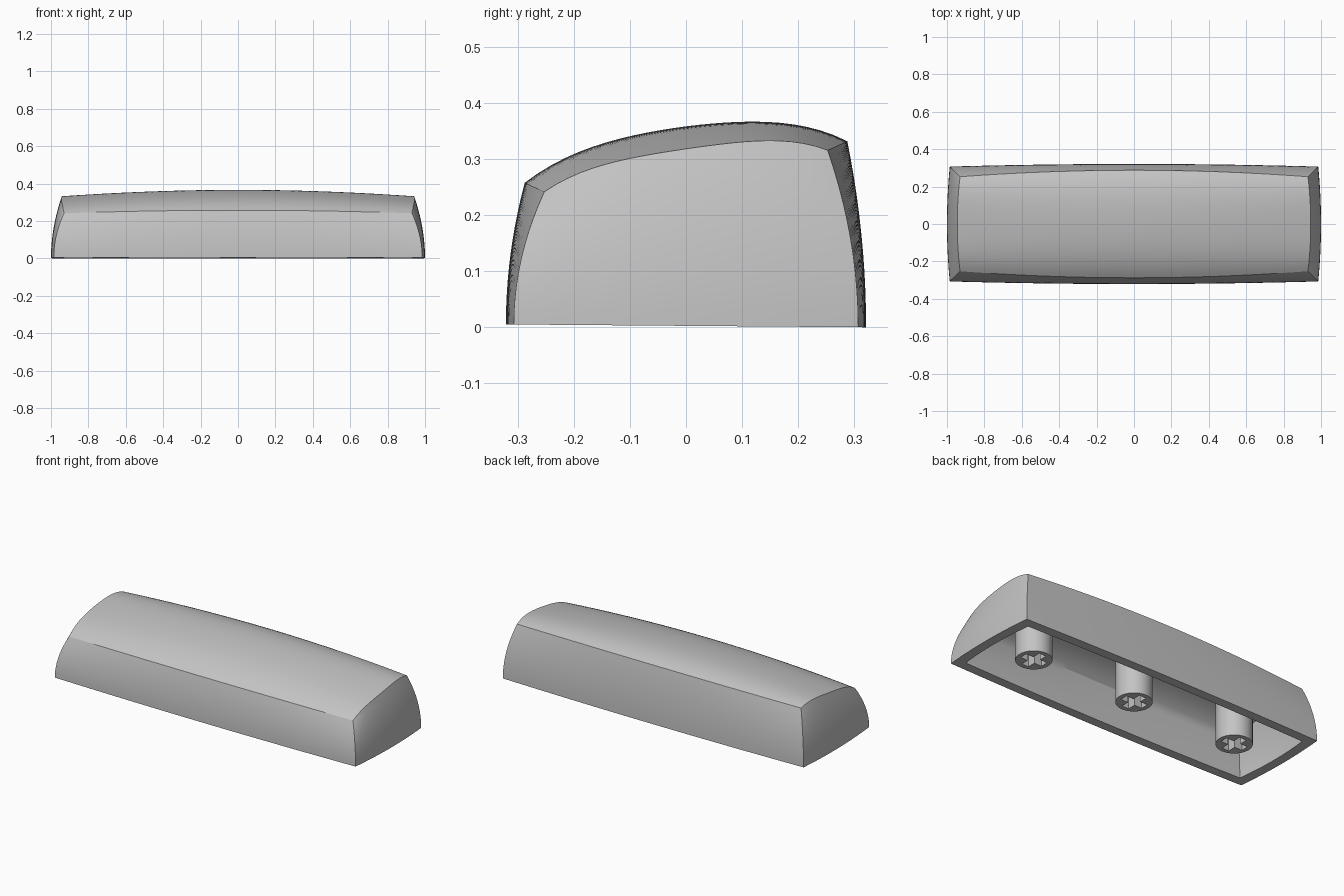
import bpy, bmesh, math
from mathutils import Vector, Matrix

if "Cube" in bpy.data.objects:
    bpy.data.objects.remove(bpy.data.objects["Cube"], do_unlink=True)

NU, NV, NW = 48, 24, 10      # divisions along length, depth and wall height
WALL = 0.055                 # shell thickness

grey = bpy.data.materials.new("plain grey")
grey.use_nodes = True
grey.diffuse_color = (0.55, 0.55, 0.55, 1)
grey.node_tree.nodes["Principled BSDF"].inputs["Base Color"].default_value = (0.55, 0.55, 0.55, 1)


def add_object(name, bm):
    bmesh.ops.recalc_face_normals(bm, faces=bm.faces[:])
    mesh = bpy.data.meshes.new(name)
    bm.to_mesh(mesh)
    bm.free()
    mesh.materials.append(grey)
    ob = bpy.data.objects.new(name, mesh)
    bpy.context.collection.objects.link(ob)
    return ob


def activate(ob):
    bpy.ops.object.select_all(action="DESELECT")
    ob.select_set(True)
    bpy.context.view_layer.objects.active = ob


def top_point(u, v, inset):
    """Domed top; u and v run from -1 to 1 across the cap."""
    z = 0.358 + 0.037 * v - 0.035 * v**2 - 0.0285 * v**4
    z -= (0.016 + 0.024 * (1 - v * v)) * u * u
    return Vector((u * (0.945 - 0.015 * v * v - inset),
                   v * (0.2875 - 0.035 * u * u - inset), z - inset * 0.9))


def base_point(u, v, inset):
    """Slightly barrel-shaped lower outline."""
    y = v * (0.321 - 0.014 * u * u - inset)
    return Vector((u * (1 - 0.015 * v * v - inset), y, 0.0025 - 0.008 * y))


def add_skin(bm, inset):
    """One open-bottomed skin; returns its bottom loop."""
    grid = [[bm.verts.new(top_point(2 * i / NU - 1, 2 * j / NV - 1, inset))
             for j in range(NV + 1)] for i in range(NU + 1)]
    for i in range(NU):
        for j in range(NV):
            bm.faces.new((grid[i][j], grid[i + 1][j], grid[i + 1][j + 1], grid[i][j + 1]))
    # walk around the border and drop bowed walls from it
    border = ([(i, 0) for i in range(NU)] + [(NU, j) for j in range(NV)]
              + [(i, NV) for i in range(NU, 0, -1)] + [(0, j) for j in range(NV, 0, -1)])
    upper = [grid[i][j] for i, j in border]
    for k in range(NW - 1, -1, -1):
        s = k / NW
        lower = []
        for i, j in border:
            u, v = 2 * i / NU - 1, 2 * j / NV - 1
            b, t = base_point(u, v, inset), top_point(u, v, inset)
            p = b.lerp(t, s * s)
            p.z = b.z + (t.z - b.z) * s
            lower.append(bm.verts.new(p))
        join_loops(bm, upper, lower)
        upper = lower
    return upper


def join_loops(bm, a, b):
    for k in range(len(a)):
        n = (k + 1) % len(a)
        bm.faces.new((a[k], a[n], b[n], b[k]))


# Hollow cap with a flat rim
bm = bmesh.new()
join_loops(bm, add_skin(bm, 0), add_skin(bm, WALL))
cap = add_object("cap_shell", bm)
activate(cap)
bpy.ops.object.shade_smooth_by_angle(angle=math.radians(30))

# Cross-shaped cutter for the stem sockets
bm = bmesh.new()
a, b = 0.0225, 0.071
quarter = [Vector((b, -a, 0)), Vector((b, a, 0)), Vector((a, a, 0))]
outline = [bm.verts.new(Matrix.Rotation(q * math.pi / 2, 3, "Z") @ p + Vector((0, 0, -0.05)))
           for q in range(4) for p in quarter]
face = bm.faces.new(outline)
ext = bmesh.ops.extrude_face_region(bm, geom=[face])
bmesh.ops.translate(bm, vec=(0, 0, 0.19),
                    verts=[e for e in ext["geom"] if isinstance(e, bmesh.types.BMVert)])
cutter = add_object("socket_cutter", bm)
cutter.hide_render = True

# Round stem with its socket
bm = bmesh.new()
bmesh.ops.create_cone(bm, cap_ends=True, segments=48, radius1=0.097, radius2=0.097,
                      depth=0.297, matrix=Matrix.Translation((0, 0, 0.1515)))
stem = add_object("stem_middle", bm)
mod = stem.modifiers.new("socket", "BOOLEAN")
mod.operation = "DIFFERENCE"
mod.solver = "EXACT"
mod.object = cutter
activate(stem)
bpy.ops.object.modifier_apply(modifier=mod.name)
bpy.data.objects.remove(cutter, do_unlink=True)
bpy.ops.object.shade_smooth_by_angle(angle=math.radians(30))

# Outer stems share the same mesh
for name, x in (("stem_left", 0.68), ("stem_right", -0.68)):
    ob = bpy.data.objects.new(name, stem.data)
    ob.location.x = x
    bpy.context.collection.objects.link(ob)
